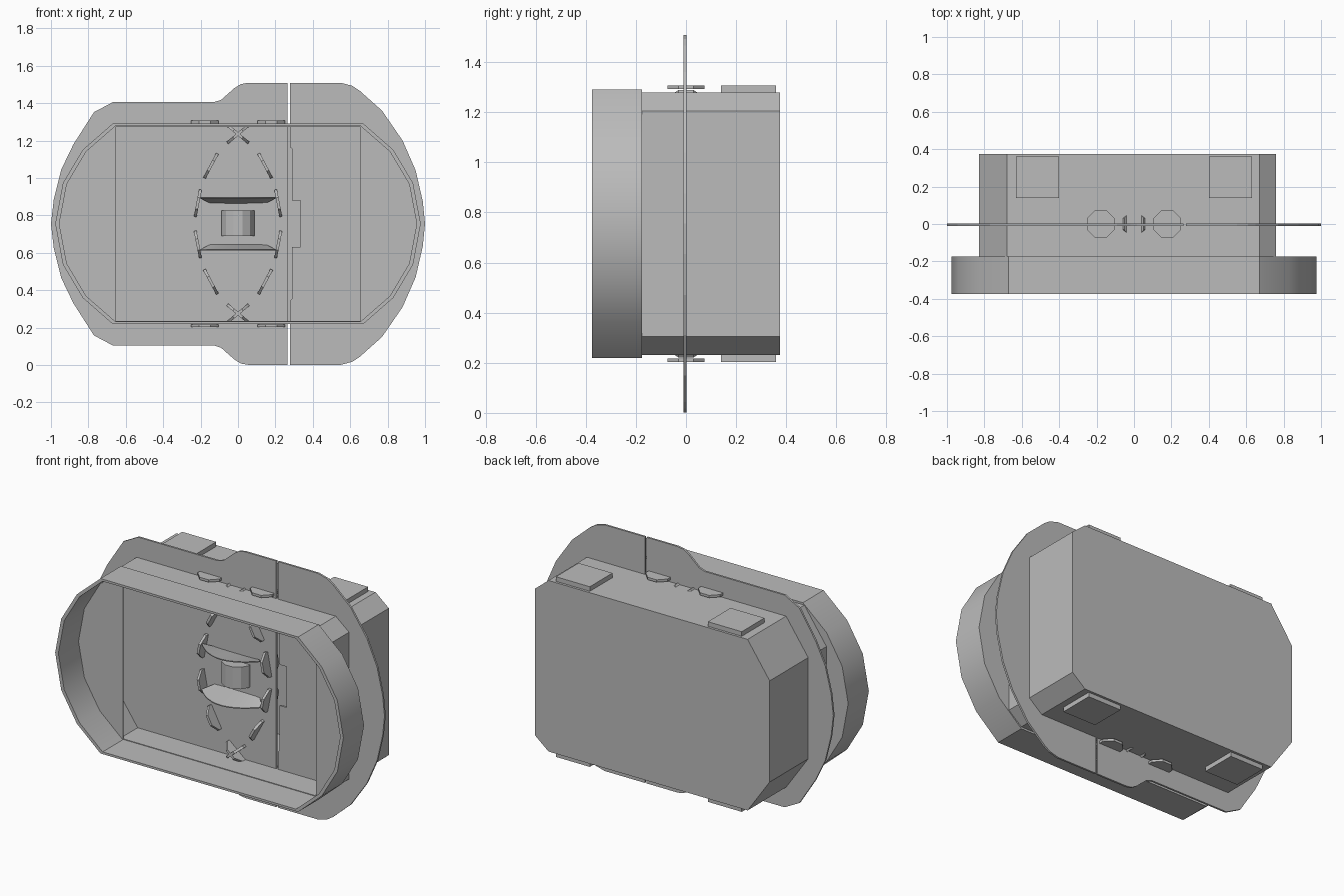
import bpy, bmesh, math
from mathutils import Matrix, Vector

if "Cube" in bpy.data.objects:
    bpy.data.objects.remove(bpy.data.objects["Cube"])

MID = 0.755  # height of the horizontal symmetry line

grey = bpy.data.materials.new("mid_grey")
grey.use_nodes = True
COLOUR = (0.5, 0.5, 0.5, 1)
grey.diffuse_color = COLOUR
grey.node_tree.nodes["Principled BSDF"].inputs["Base Color"].default_value = COLOUR


def finish(name, bm, smooth=False):
    bmesh.ops.recalc_face_normals(bm, faces=bm.faces[:])
    mesh = bpy.data.meshes.new(name)
    bm.to_mesh(mesh)
    bm.free()
    mesh.materials.append(grey)
    ob = bpy.data.objects.new(name, mesh)
    bpy.context.collection.objects.link(ob)
    if smooth:
        bpy.ops.object.select_all(action="DESELECT")
        ob.select_set(True)
        bpy.context.view_layer.objects.active = ob
        bpy.ops.object.shade_smooth_by_angle(angle=math.radians(30))
    return ob


def prism(name, outline, y0, y1, hole=None, smooth=False):
    """Extrude an (x, height from MID) outline along y, optionally with a hole."""
    bm = bmesh.new()
    n = len(outline)

    def loop(points, y):
        return [bm.verts.new((x, y, MID + z)) for x, z in points]

    def band(a, b):
        for i in range(n):
            j = (i + 1) % n
            bm.faces.new((a[i], a[j], b[j], b[i]))

    front, back = loop(outline, y0), loop(outline, y1)
    band(front, back)
    if hole:
        hole_front, hole_back = loop(hole, y0), loop(hole, y1)
        band(hole_front, hole_back)
        band(front, hole_front)
        band(back, hole_back)
    else:
        bm.faces.new(front)
        bm.faces.new(back)
    return finish(name, bm, smooth)


def box(name, lo, hi):
    bm = bmesh.new()
    lo, hi = Vector(lo), Vector(hi)
    bmesh.ops.create_cube(bm, size=1, matrix=Matrix.Translation((lo + hi) / 2)
                          @ Matrix.Diagonal((*(hi - lo), 1)))
    return finish(name, bm)


def disc(name, centre, radius, depth, sides, rotation):
    bm = bmesh.new()
    bmesh.ops.create_cone(bm, cap_ends=True, segments=sides, radius1=radius,
                          radius2=radius, depth=depth,
                          matrix=Matrix.Translation(centre) @ rotation)
    return finish(name, bm)


def mirror_z(upper):
    """Close an upper half outline by reflecting it below the middle line."""
    return upper + [(x, -z) for x, z in reversed(upper) if z > 0]


def scaled(points, sx, sz):
    return [(x * sx, z * sz) for x, z in points]


# Front rim with faceted round ends
end_arc = [(0.67, 0.536), (0.83, 0.396), (0.936, 0.218), (0.977, 0)]
rim = mirror_z([(-x, z) for x, z in reversed(end_arc)] + end_arc)
rim = [p for i, p in enumerate(rim) if p not in rim[:i]]
prism("front_rim", rim, -0.375, -0.175, scaled(rim, 0.978, 0.975), smooth=True)

# Panels closing the round ends behind the rim
inner_arc = scaled(end_arc, 0.978, 0.975)
for side, s in (("left", 1), ("right", -1)):
    prism(side + "_end_panel", mirror_z([(s * x, z) for x, z in inner_arc]), -0.18, -0.175)

# Hollow rear housing with chamfered corners
housing = mirror_z([(-0.83, 0.31), (-0.68, 0.524), (0.67, 0.524), (0.76, 0.45)])
prism("housing_wall", housing, -0.175, 0.37, scaled(housing, 0.99, 0.99))
prism("housing_back", housing, 0.37, 0.375)

# Thin flange in two halves, with a stepped notch along the split
right_half = [(-1, 0), (-0.985, 0.13), (-0.945, 0.29), (-0.88, 0.425), (-0.77, 0.597),
              (-0.67, 0.65), (-0.13, 0.65), (-0.09, 0.663), (-0.02, 0.725),
              (0.015, 0.747), (0.055, 0.754), (0.265, 0.754)]
left_half = [(0.335, 0.125), (0.29, 0.125), (0.29, 0.4), (0.278, 0.41), (0.278, 0.754),
             (0.55, 0.754), (0.61, 0.738), (0.65, 0.712), (0.77, 0.605), (0.88, 0.445),
             (0.95, 0.285), (0.988, 0.12), (1, 0)]
prism("flange_right", mirror_z(right_half), -0.01, 0.002)
prism("flange_left", mirror_z(left_half), -0.01, 0.002)

flat_turn = Matrix.Rotation(math.pi / 8, 4, "Z")


def fin(name, x, z, angle):
    """Octagonal disc standing across the flange, tilted about y."""
    disc(name, (x, 0, MID + z), 0.08, 0.015, 8,
         Matrix.Rotation(math.radians(-angle), 4, "Y") @ flat_turn)


for level, v in (("upper", 1), ("lower", -1)):
    for side, s in (("left", 1), ("right", -1)):
        tag = level + "_" + side
        # Outer guide discs and mounting pads
        fin(tag + "_guide_disc", s * 0.178, v * 0.545, 0)
        z0, z1 = sorted((MID + v * 0.52, MID + v * 0.552))
        x0, x1 = sorted((s * 0.4, s * 0.63))
        box(tag + "_pad", (x0, 0.14, z0), (x1, 0.36, z1))
        # Guide fins around the central opening
        fin(tag + "_outer_fin", s * 0.145, v * 0.31, -62 * s * v)
        fin(tag + "_inner_fin", s * 0.215, v * 0.11, -79 * s * v)
        fin(tag + "_cross_fin", 0, v * 0.48, 40 * s)

    # Curved flap sloping out from the flange
    bm = bmesh.new()
    steps = 12
    rows = []
    for lift in (0, 0.006):
        base, edge = [], []
        for i in range(steps + 1):
            t = 2 * i / steps - 1
            base.append(bm.verts.new((0.145 * t, 0, MID + v * (0.108 + lift))))
            edge.append(bm.verts.new((0.205 * t, -0.06 - 0.11 * (1 - t * t),
                                      MID + v * (0.138 + lift))))
        rows.append(base + edge[::-1])
        for i in range(steps):
            bm.faces.new((base[i], base[i + 1], edge[i + 1], edge[i]))
    low, high = rows
    for i in range(len(low)):
        j = (i + 1) % len(low)
        bm.faces.new((low[i], low[j], high[j], high[i]))
    finish(level + "_flap", bm, smooth=True)

# Central faceted roller
disc("centre_roller", (0, 0, MID + 0.003), 0.092, 0.135, 12,
     Matrix.Rotation(math.pi / 12, 4, "Z"))
